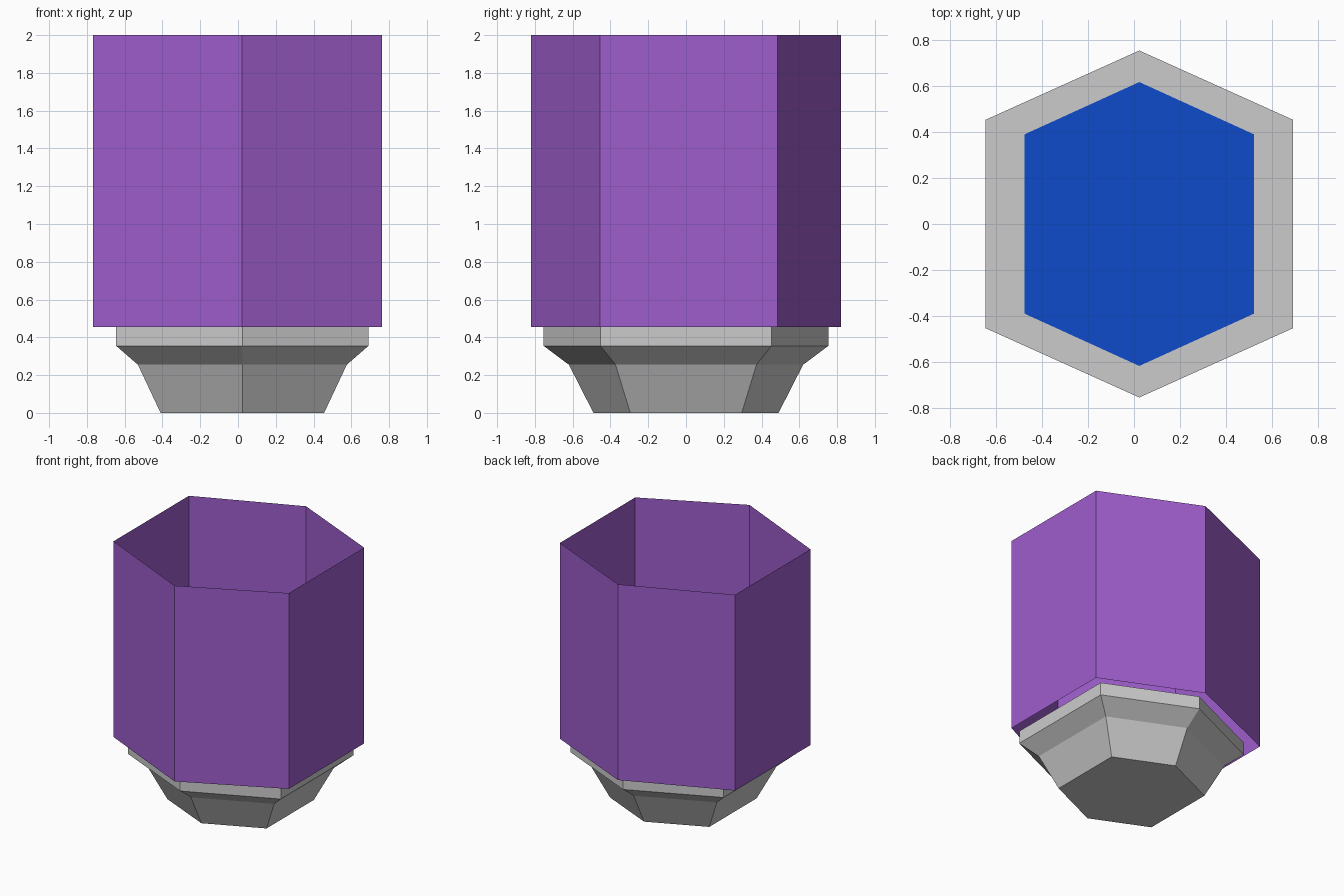
import bpy, bmesh

if "Cube" in bpy.data.objects:
    bpy.data.objects.remove(bpy.data.objects["Cube"])

CX = 0.023  # the base sits slightly off centre in x


def hexagon(bm, z, hx, hy, sy, cx=CX, tip=CX, side_cy=0.0):
    """Stretched hexagon ring: half width, tip y, half length of the side edges."""
    pts = [(tip, -hy), (cx + hx, side_cy - sy), (cx + hx, side_cy + sy),
           (tip, hy), (cx - hx, side_cy + sy), (cx - hx, side_cy - sy)]
    return [bm.verts.new((x, y, z)) for x, y in pts]


def bridge(bm, rings):
    for a, b in zip(rings, rings[1:]):
        for i in range(6):
            j = (i + 1) % 6
            bm.faces.new((a[i], a[j], b[j], b[i]))


def finish(bm, name, color=None):
    mesh = bpy.data.meshes.new(name)
    bm.to_mesh(mesh)
    bm.free()
    ob = bpy.data.objects.new(name, mesh)
    bpy.context.collection.objects.link(ob)
    if color:
        mat = bpy.data.materials.new(name + "_color")
        mat.diffuse_color = color
        mat.use_nodes = True
        mat.node_tree.nodes["Principled BSDF"].inputs["Base Color"].default_value = mat.diffuse_color
        mesh.materials.append(mat)


# Grey stepped base: closed underside, flat rim around the lens
bm = bmesh.new()
profile = [(0.0, 0.433, 0.49, 0.295), (0.255, 0.553, 0.62, 0.373),
           (0.355, 0.668, 0.754, 0.453), (0.455, 0.668, 0.754, 0.453),
           (0.455, 0.498, 0.617, 0.39)]
rings = [hexagon(bm, *p) for p in profile]
bridge(bm, rings)
bm.faces.new(rings[0][::-1])
finish(bm, "base")

# Blue plate filling the rim
bm = bmesh.new()
bm.faces.new(hexagon(bm, *profile[-1]))
finish(bm, "lens", (0.004, 0.07, 0.6, 1))

# Purple open sleeve, a single sheet with no caps
bm = bmesh.new()
bridge(bm, [hexagon(bm, z, 0.765, 0.82, 0.47, cx=-0.003, tip=0.02, side_cy=0.015)
            for z in (0.455, 2.0)])
finish(bm, "sleeve", (0.34, 0.11, 0.6, 1))
